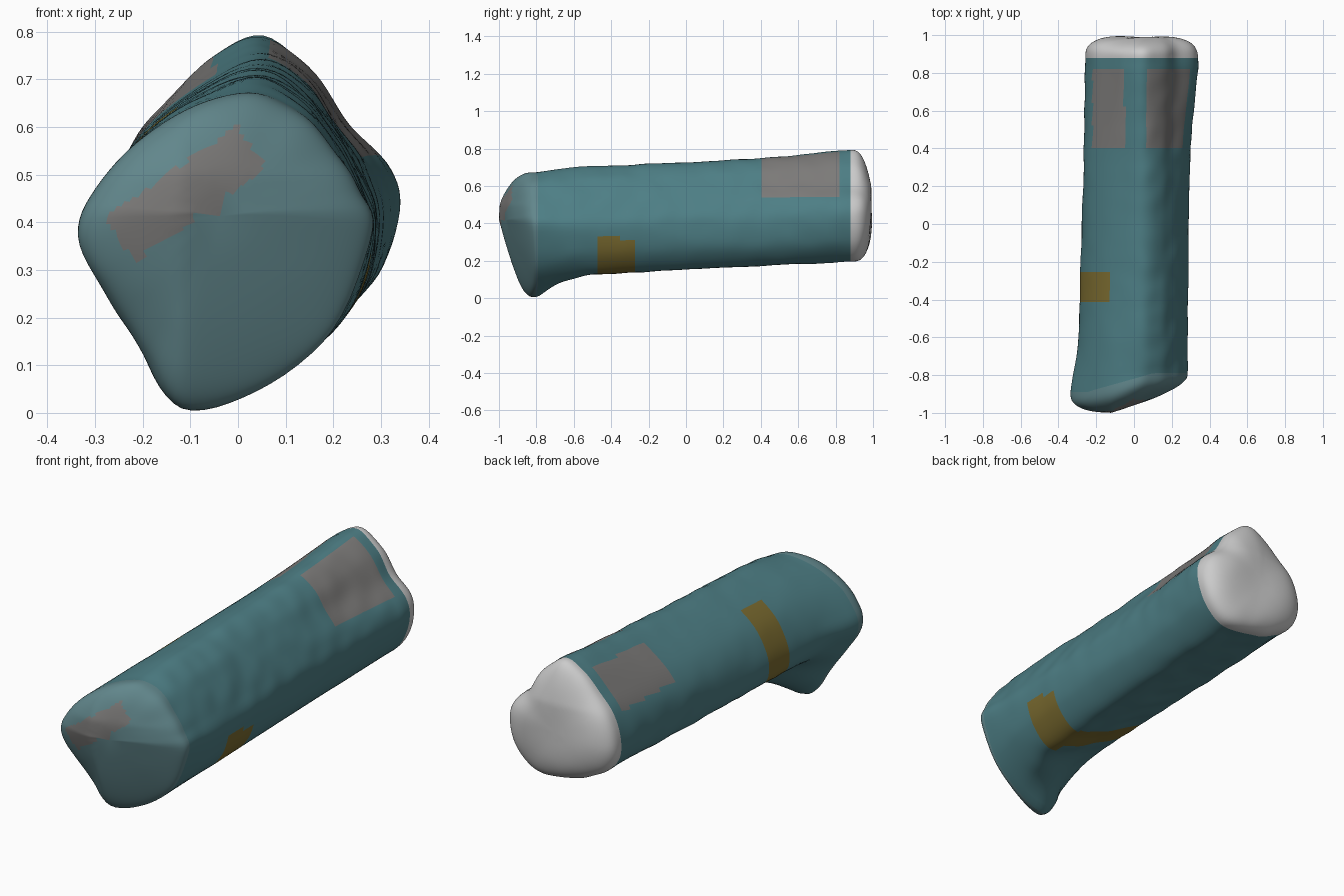
import bpy, math
from mathutils import Vector, noise

if "Cube" in bpy.data.objects:
    bpy.data.objects.remove(bpy.data.objects["Cube"])

# Cross-sections (x, z), counter-clockwise from the right corner, 14 points each
FOOT = [(.28, .38), (.25, .47), (.20, .55), (.14, .62), (.04, .67), (-.09, .645), (-.21, .57),
        (-.30, .47), (-.338, .37), (-.275, .25), (-.20, .12), (-.12, .008), (.04, .045), (.20, .175)]
MID = [(.285, .38), (.255, .48), (.20, .58), (.14, .655), (.04, .705), (-.09, .66), (-.20, .58),
       (-.265, .48), (-.29, .39), (-.265, .31), (-.14, .24), (.0, .165), (.14, .13), (.245, .23)]
REAR = [(.295, .40), (.27, .50), (.20, .61), (.14, .69), (.045, .742), (-.07, .69), (-.19, .60),
        (-.255, .50), (-.265, .39), (-.235, .31), (-.11, .25), (.02, .20), (.16, .17), (.265, .26)]
END = [(.337, .42), (.32, .51), (.235, .60), (.16, .71), (.05, .79), (-.05, .75), (-.14, .665),
       (-.22, .57), (-.26, .43), (-.22, .32), (-.09, .24), (.06, .205), (.19, .20), (.295, .29)]
SUB = 6


def smooth_loop(pts):
    """Closed Catmull-Rom curve through the section points."""
    out, n = [], len(pts)
    for i in range(n):
        a, b, c, d = (Vector(pts[(i + k) % n]) for k in (-1, 0, 1, 2))
        for s in range(SUB):
            t = s / SUB
            out.append(.5 * (2 * b + (c - a) * t + (2 * a - 5 * b + 4 * c - d) * t * t
                             + (3 * b - a - 3 * c + d) * t ** 3))
    return out


FOOT, MID, REAR, END = map(smooth_loop, (FOOT, MID, REAR, END))


def clamp(v):
    return max(0, min(1, v))


def mix(a, b, t):
    return [p.lerp(q, t) for p, q in zip(a, b)]


def section(y):
    if y < -.45:
        return mix(MID, FOOT, clamp((-.45 - y) / .33) ** 1.9)
    if y < .3:
        return mix(MID, REAR, (y + .45) / .75)
    return mix(REAR, END, clamp((y - .3) / .52) ** 1.3)


def slant(p, y):
    """The left side of the body reaches further to the front."""
    side = clamp((.1 - p.x) / .35) * (.3 + .7 * clamp((p.y - .1) / .2))
    return -.10 * side * clamp((-.45 - y) / .34)


def ring(y):
    return [Vector((p.x, y + slant(p, y), p.y)) for p in section(y)]


def front_limit(x, z):
    low = clamp((.42 - z) / .4)
    high = clamp((z - .5) / .2)
    return -1.0 + .33 * max(x + .12, 0) + .10 * low + .04 * high


def back_limit(x, z):
    return .995 - .15 * clamp(z - .6) + .006 * math.sin(14 * x + 9 * z)


def rounded_ring(base, limit, centre, t, power):
    """Ring of a domed end, t from 0 (rim) to 1 (middle)."""
    s = (1 - t ** power) ** (1 / power)
    out = []
    for p in base:
        x, z = centre.x + (p.x - centre.x) * s, centre.y + (p.z - centre.y) * s
        out.append(Vector((x, p.y + (limit(x, z) - p.y) * t, z)))
    return out


def material(name, rgb):
    m = bpy.data.materials.new(name)
    m.diffuse_color = (*rgb, 1)
    m.use_nodes = True
    m.node_tree.nodes["Principled BSDF"].inputs["Base Color"].default_value = m.diffuse_color
    return m


TEAL = material("teal", (.075, .21, .235))
PALE = material("pale_teal", (.12, .24, .26))
GREY = material("grey_patch", (.20, .195, .19))
YELLOW = material("yellow_tape", (.20, .15, .03))
WHITE = material("white", (.72, .72, .72))


def build(name, rings, mats, pick, close_first=False, close_last=False):
    n = len(rings[0])
    verts = []
    for r in rings:
        for p in r:
            verts.append(p + Vector((1, 0, 1)) * .005 * noise.noise(p * 9))
    faces = [(i * n + j, (i + 1) * n + j, (i + 1) * n + (j + 1) % n, i * n + (j + 1) % n)
             for i in range(len(rings) - 1) for j in range(n)]
    for closed, start in ((close_first, 0), (close_last, (len(rings) - 1) * n)):
        if closed:
            mid = sum(verts[start:start + n], Vector()) / n
            verts.append(mid)
            k = len(verts) - 1
            for j in range(n):
                a, b = start + j, start + (j + 1) % n
                faces.append((k, a, b) if start == 0 else (k, b, a))
    me = bpy.data.meshes.new(name)
    me.from_pydata(verts, [], faces)
    for m in mats:
        me.materials.append(m)
    for f in me.polygons:
        f.use_smooth = True
        f.material_index = pick(f.center)
    ob = bpy.data.objects.new(name, me)
    bpy.context.collection.objects.link(ob)
    return ob


def body_colour(c):
    x, y, z = c
    # grey patches on the two upper faces near the back
    if .40 < y < .82 and ((x > .07 and z > .54) or (-.22 < x < -.05 and z > .5)):
        return 1
    # yellow tape down the left side, under the body and on the lower right face
    if -.41 < y < -.26 and ((x < -.13 and z < .64) or (x < .12 and z < .3)):
        return 2
    if -.47 < y < -.27 and x > .1 and z < .32:
        return 2
    return 0


def front_colour(c):
    # slanted grey smudge on the front face
    u = (c.x + .11) * .82 + (c.z - .46) * .57
    v = -(c.x + .11) * .57 + (c.z - .46) * .82
    return 1 if abs(u) < .17 and abs(v) < .055 else 0


# Long wrapped body
build("body", [ring(-.79 + i * 1.67 / 84) for i in range(85)],
      [TEAL, GREY, YELLOW], body_colour)

# Slanted front end with the drooping lower corner
steps = [math.sin(math.pi / 2 * i / 30) for i in range(30)]
front = [rounded_ring(ring(-.79), front_limit, Vector((-.04, .42)), t, 3.2) for t in steps]
build("front_end", front[::-1], [PALE, GREY], front_colour, close_first=True)

# White back cap
back = [rounded_ring(ring(.88), back_limit, Vector((.03, .46)), t, 2.8) for t in steps]
build("back_cap", back, [WHITE], lambda c: 0, close_last=True)
